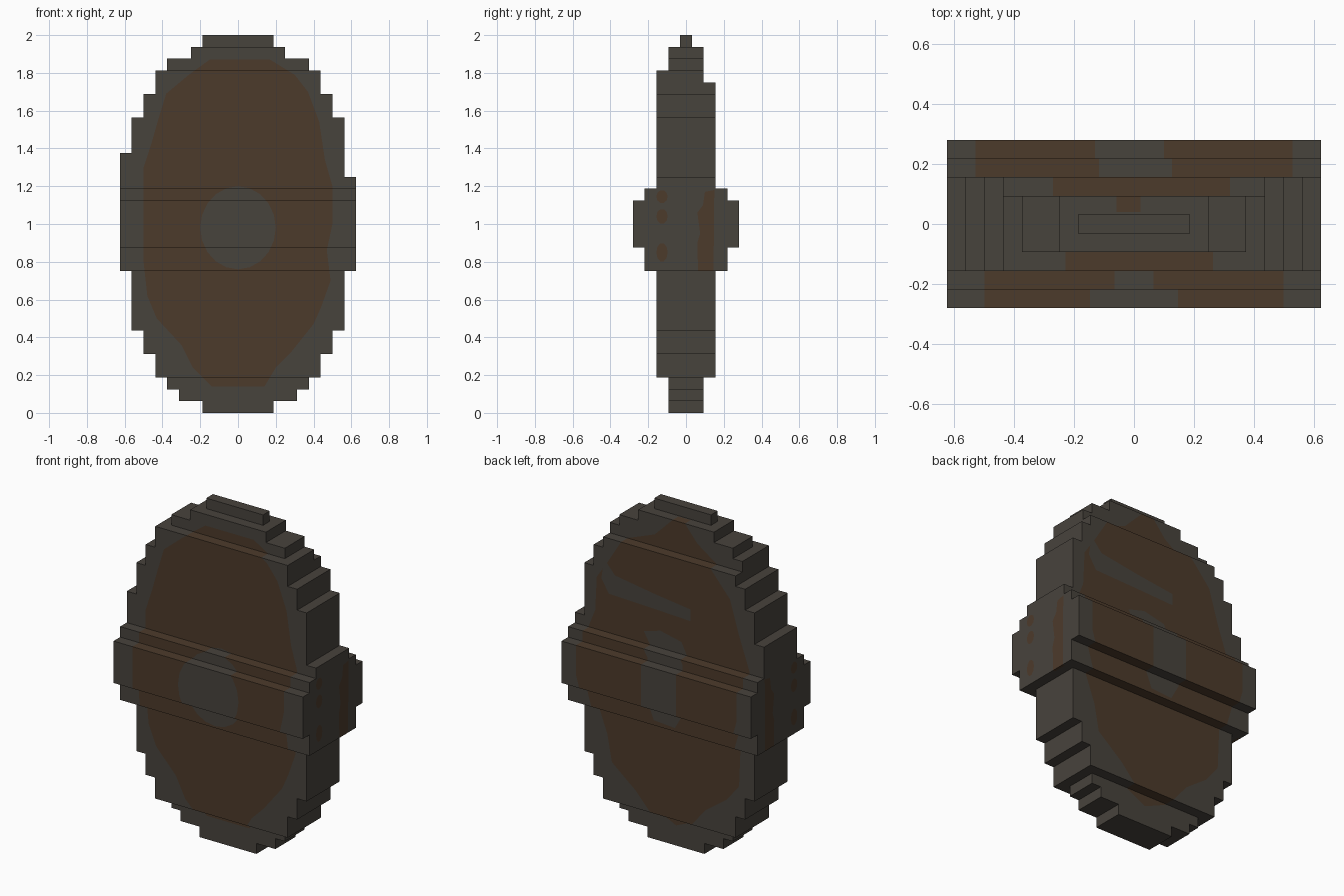
import bpy, bmesh, math

cube = bpy.data.objects.get("Cube")
if cube:
    bpy.data.objects.remove(cube, do_unlink=True)

V = 1 / 16  # size of one block


def material(name, rgb):
    m = bpy.data.materials.new(name)
    m.use_nodes = True
    m.diffuse_color = (*rgb, 1)
    bsdf = m.node_tree.nodes["Principled BSDF"]
    bsdf.inputs["Base Color"].default_value = (*rgb, 1)
    bsdf.inputs["Roughness"].default_value = 0.9
    return m


stone = material("dark grey", (0.064, 0.056, 0.046))
rust = material("dark brown", (0.073, 0.043, 0.024))


def prism(name, shapes, axis, lo, hi):
    """Extrude flat outlines (pairs of horizontal, z) along x or y."""
    bm = bmesh.new()
    for pts in shapes:
        put = (lambda p: (p[0], lo, p[1])) if axis == "y" else (lambda p: (lo, p[0], p[1]))
        face = bm.faces.new([bm.verts.new(put(p)) for p in pts])
        new = bmesh.ops.extrude_face_region(bm, geom=[face])["geom"]
        for v in new:
            if isinstance(v, bmesh.types.BMVert):
                setattr(v.co, axis, hi)
    bmesh.ops.recalc_face_normals(bm, faces=bm.faces)
    me = bpy.data.meshes.new(name)
    bm.to_mesh(me)
    bm.free()
    ob = bpy.data.objects.new(name, me)
    bpy.context.collection.objects.link(ob)
    return ob


def boolean(ob, cutter, op, keep=False):
    """Apply a boolean and drop the cutter unless it is needed again."""
    mod = ob.modifiers.new("cut", "BOOLEAN")
    mod.object, mod.operation, mod.solver = cutter, op, "EXACT"
    dg = bpy.context.evaluated_depsgraph_get()
    me = bpy.data.meshes.new_from_object(ob.evaluated_get(dg))
    ob.modifiers.clear()
    ob.data = me
    if not keep:
        bpy.data.objects.remove(cutter, do_unlink=True)


def stepped(rows, z):
    """Staircase outline from rows of (top, low side, high side)."""
    right, left = [], []
    for top, lo, hi in rows:
        right += [(hi, z), (hi, top)]
        left += [(lo, z), (lo, top)]
        z = top
    pts = right + left[::-1]
    # Drop points in the middle of straight runs
    n = len(pts)
    out = []
    for i, p in enumerate(pts):
        a, b = pts[i - 1], pts[(i + 1) % n]
        if p == a or (a[0] == p[0] == b[0]):
            continue
        out.append(p)
    return out


def ellipse(cx, cz, rx, rz, n=20):
    return [(cx + rx * math.cos(2 * math.pi * i / n), cz + rz * math.sin(2 * math.pi * i / n))
            for i in range(n)]


# Stepped oval body: front silhouette crossed with side silhouette
front_rows = [(1, -3, 3), (2, -5, 5), (3, -6, 6), (5, -7, 7), (7, -8, 8), (12, -9, 9),
              (20, -10, 10), (22, -10, 9), (25, -9, 9), (27, -8, 8), (29, -7, 7),
              (30, -6, 6), (31, -4, 4), (32, -3, 3)]
side_rows = [(3, -1.5, 1.5), (12, -2.5, 2.5), (14, -3.5, 3.5), (18, -4.5, 4.5),
             (19, -3.5, 3.5), (28, -2.5, 2.5), (29, -2.5, 1.5), (31, -1.5, 1.5),
             (34, -0.5, 0.5)]


def scaled(rows):
    return [tuple(c * V for c in r) for r in rows]


body = prism("shield_body", [stepped(scaled(front_rows), 0)], "y", -0.5, 0.5)
boolean(body, prism("side_cutter", [stepped(scaled(side_rows), -0.1)], "x", -1, 1), "INTERSECT")

# Front paint: ragged oval with an open centre
front_oval = [(0.14, 0.14), (0.2, 0.24), (0.28, 0.32), (0.4, 0.47), (0.44, 0.56), (0.49, 0.7),
              (0.47, 0.86), (0.5, 1.0), (0.5, 1.2), (0.46, 1.34), (0.43, 1.54), (0.37, 1.7),
              (0.3, 1.79), (0.17, 1.87), (-0.15, 1.87), (-0.26, 1.79), (-0.38, 1.69),
              (-0.42, 1.56), (-0.46, 1.42), (-0.5, 1.3), (-0.5, 0.8), (-0.48, 0.62),
              (-0.43, 0.5), (-0.3, 0.36), (-0.24, 0.24), (-0.14, 0.14)]
paint = prism("painted_panels", [front_oval], "y", -0.6, -0.04)
boolean(paint, prism("hub_cutter", [ellipse(0, 0.98, 0.2, 0.22)], "y", -0.7, 0), "DIFFERENCE")

# Back paint: oval with an upright slot and a short slanted bar left bare
back_oval = [(0, 0.12), (0.12, 0.18), (0.22, 0.29), (0.38, 0.42), (0.41, 0.58), (0.47, 0.74),
             (0.53, 0.95), (0.53, 1.2), (0.49, 1.3), (0.48, 1.5), (0.4, 1.62), (0.32, 1.75),
             (0.14, 1.82), (0.0, 1.96), (-0.04, 1.96), (-0.14, 1.84), (-0.27, 1.75),
             (-0.4, 1.6), (-0.46, 1.4), (-0.53, 1.2), (-0.53, 0.95), (-0.47, 0.74),
             (-0.46, 0.5), (-0.38, 0.4), (-0.24, 0.3), (-0.14, 0.18)]
back = prism("back_paint", [back_oval], "y", 0.04, 0.6)
slot = [(0.06, 0.78), (0.1, 0.88), (0.1, 1.14), (0.17, 1.26), (0.06, 1.29), (-0.08, 1.26),
        (-0.13, 1.16), (-0.13, 0.86), (-0.08, 0.77)]
bar = [(0.4, 1.42), (0.1, 1.41), (-0.14, 1.4), (-0.14, 1.47), (0.1, 1.5), (0.36, 1.54),
       (0.43, 1.62), (0.45, 1.5)]
boolean(back, prism("slot_cutter", [slot, bar], "y", 0, 0.7), "DIFFERENCE")
boolean(paint, back, "UNION")

# Rust patches on both side ends
strip = [(0.065, 0.7), (0.145, 0.7), (0.15, 1.18), (0.1, 1.17), (0.09, 1.1), (0.06, 1.06),
         (0.075, 0.95), (0.06, 0.9)]
spots = [ellipse(-0.127, z, 0.03, r, 10) for z, r in ((0.85, 0.05), (1.04, 0.04), (1.145, 0.035))]
for s in (1, -1):
    boolean(paint, prism("end_paint", [strip] + spots, "x", s * 0.61, s * 0.7), "UNION")

# Split the body into bare and painted parts, flush with each other
whole = body.copy()
whole.data = body.data.copy()
bpy.context.collection.objects.link(whole)
boolean(body, paint, "DIFFERENCE", keep=True)
boolean(paint, whole, "INTERSECT")

for ob, mat, name in ((body, stone, "shield_body"), (paint, rust, "painted_panels")):
    ob.name = ob.data.name = name
    ob.data.materials.clear()
    ob.data.materials.append(mat)
    for p in ob.data.polygons:
        p.material_index = 0
        p.use_smooth = False
